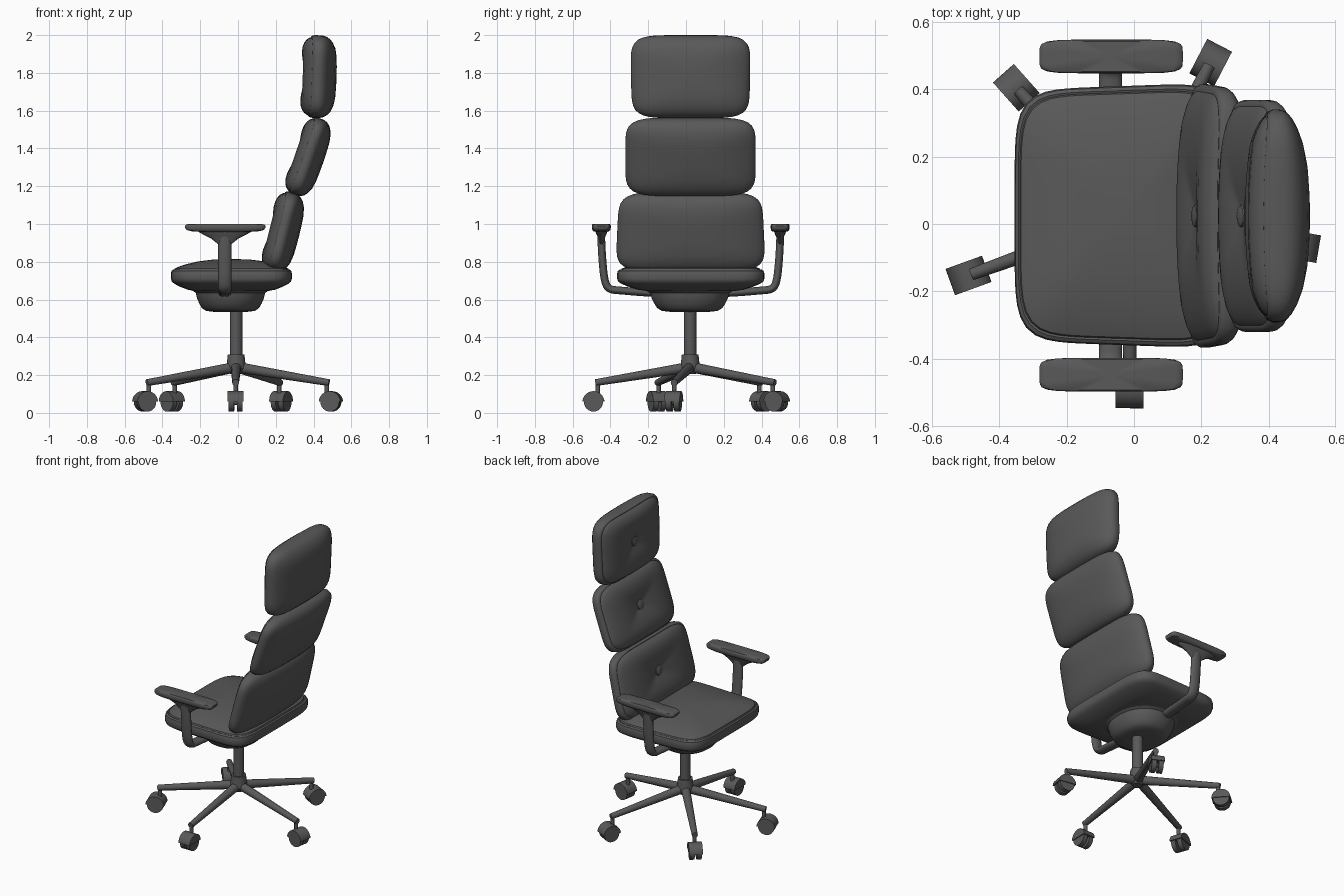
import bpy, bmesh, math
from mathutils import Vector, Matrix

if "Cube" in bpy.data.objects:
    bpy.data.objects.remove(bpy.data.objects["Cube"])

CX, CY = -0.01, 0.022          # column axis

dark = bpy.data.materials.new("dark_grey")
dark.diffuse_color = (.1, .1, .1, 1)
dark.use_nodes = True
dark.node_tree.nodes["Principled BSDF"].inputs["Base Color"].default_value = dark.diffuse_color


def finish(name, bm, angle=40):
    bmesh.ops.remove_doubles(bm, verts=bm.verts, dist=1e-5)
    bmesh.ops.recalc_face_normals(bm, faces=bm.faces)
    me = bpy.data.meshes.new(name)
    bm.to_mesh(me)
    bm.free()
    ob = bpy.data.objects.new(name, me)
    bpy.context.collection.objects.link(ob)
    smooth(ob, angle)
    return ob


def smooth(ob, angle=40):
    ob.data.materials.append(dark)
    bpy.ops.object.select_all(action='DESELECT')
    ob.select_set(True)
    bpy.context.view_layer.objects.active = ob
    bpy.ops.object.shade_smooth_by_angle(angle=math.radians(angle))


def rod(name, p, q, r1, r2, seg=24):
    """Tapered cylinder from p to q."""
    p, q = Vector(p), Vector(q)
    d = q - p
    bm = bmesh.new()
    m = Matrix.Translation((p + q) / 2) @ d.to_track_quat('Z', 'Y').to_matrix().to_4x4()
    bmesh.ops.create_cone(bm, cap_ends=True, segments=seg, radius1=r1, radius2=r2,
                          depth=d.length, matrix=m)
    return finish(name, bm)


def pillow(name, centre, u, v, n, a, b, profile, power=7, taper=0.0, lens=0.0, seg=80):
    """Rings of a rounded rectangle; profile = (outline scale, offset along n).
    lens thins the pillow towards its u ends."""
    c, u, v, n = (Vector(t) for t in (centre, u, v, n))
    bm = bmesh.new()
    rings = []
    for s, h in profile:
        ring = []
        for i in range(seg):
            t = 2 * math.pi * i / seg
            co, si = math.cos(t), math.sin(t)
            r = s * (abs(co) ** power + abs(si) ** power) ** (-1 / power)
            x, y = r * co, r * si
            ring.append(bm.verts.new(c + u * (a * x * (1 + taper * y)) + v * (b * y)
                                     + n * h * (1 - lens * x * x)))
        rings.append(ring)
    for r0, r1 in zip(rings, rings[1:]):
        for i in range(seg):
            j = (i + 1) % seg
            bm.faces.new((r0[i], r0[j], r1[j], r1[i]))
    return finish(name, bm)


# Back cushions with a button dimple on the front
BACK = [(0, .70), (.07, .71), (.14, .76), (.25, .85), (.4, .95), (.55, 1.0), (.7, .98),
        (.8, .9), (.88, .77), (.93, .62), (.945, .53), (.96, .53), (.985, .46), (1, .3),
        (1, .02), (.995, -.15), (.97, -.36), (.92, -.54), (.84, -.71), (.7, -.87),
        (.5, -.96), (.25, -.99), (0, -1)]
for name, x, z, tilt, a, b, th, taper in (
        ("lower_back", .242, .957, 14, .388, .215, .084, -.025),
        ("middle_back", .375, 1.353, 19, .345, .214, .081, 0),
        ("upper_back", .428, 1.78, 2, .315, .219, .094, .012)):
    t = math.radians(tilt)
    v = Vector((math.sin(t), 0, math.cos(t)))
    n = Vector((-math.cos(t), 0, math.sin(t)))
    c = Vector((x, .024, z))
    pillow(name + "_cushion", c, (0, 1, 0), v, n, a, b,
           [(s, h * th) for s, h in BACK], power=5.5, taper=taper, lens=.3)
    pillow(name + "_button", c + n * th * .71, (0, 1, 0), v, n, .036, .036,
           [(0, .012), (.5, .010), (.85, .006), (1, -.004), (0, -.005)], power=2, seg=24)

# Seat cushion and its flared underside
pillow("seat", (-.035, .025, 0), (0, 1, 0), (1, 0, 0), (0, 0, 1), .385, .32,
       [(0, .815), (.3, .812), (.55, .802), (.75, .787), (.88, .773), (.94, .764), (.95, .756),
        (.965, .758), (.99, .752), (1, .738), (1, .71), (.985, .695), (.94, .683), (.85, .668),
        (.72, .652), (.6, .645), (0, .645)], power=6, taper=.03)

# Tilt mechanism bowl
pillow("seat_mechanism", (-.04, .02, 0), (0, 1, 0), (1, 0, 0), (0, 0, 1), .205, .18,
       [(0, .535), (.5, .535), (.72, .54), (.84, .555), (.92, .58), (.98, .605), (1, .62),
        (1.02, .635), (1.18, .655), (0, .66)], power=2.2, seg=48)

# Gas column and hub
rod("column", (CX, CY, .24), (CX, CY, .56), .033, .033)
rod("hub", (CX, CY, .235), (CX, CY, .31), .052, .044)
rod("hub_bottom", (CX, CY, .205), (CX, CY, .235), .03, .05)

# Five-star base with casters
for i, (x, y) in enumerate(((-.492, -.153), (-.35, .405), (.228, .48), (.492, -.065), (-.013, -.49))):
    d = (Vector((x, y, 0)) - Vector((CX, CY, 0))).normalized()
    side = Vector((-d.y, d.x, 0))
    w = Vector((x, y, .057))
    tip = w - d * .022
    rod(f"base_leg_{i}", (CX, CY, .243), (tip.x + d.x * .012, tip.y + d.y * .012, .16), .028, .018, 16)
    rod(f"caster_stem_{i}", (tip.x, tip.y, .09), (tip.x, tip.y, .165), .012, .012, 12)
    for k in (-1, 1):
        rod(f"caster_wheel_{i}_{'ab'[k > 0]}", w + side * k * .007, w + side * k * .036, .05, .05)
    rod(f"caster_axle_{i}", w - side * .03, w + side * .03, .015, .015, 12)
    bm = bmesh.new()
    m = Matrix.Translation(w) @ side.to_track_quat('Z', 'Y').to_matrix().to_4x4()
    bmesh.ops.create_cone(bm, cap_ends=True, segments=32, radius1=.058, radius2=.058,
                          depth=.083, matrix=m)
    res = bmesh.ops.bisect_plane(bm, geom=bm.verts[:] + bm.edges[:] + bm.faces[:],
                                 plane_co=w + Vector((0, 0, .003)), plane_no=(0, 0, 1),
                                 clear_inner=True)
    bmesh.ops.contextual_create(bm, geom=[e for e in res['geom_cut'] if isinstance(e, bmesh.types.BMEdge)])
    finish(f"caster_hood_{i}", bm)

# Armrests: bent flat tube, flared neck and pad
for label, sg in (("left", 1), ("right", -1)):
    cu = bpy.data.curves.new(label + "_arm_tube", 'CURVE')
    cu.dimensions = '3D'
    cu.bevel_depth = .021
    cu.bevel_resolution = 5
    cu.use_fill_caps = True
    sp = cu.splines.new('NURBS')
    path = ((.475, .96), (.472, .88), (.467, .80), (.457, .70), (.435, .653), (.37, .648),
            (.25, .637), (.1, .63))
    sp.points.add(len(path) - 1)
    for pt, (y, z) in zip(sp.points, path):
        pt.co = (0, sg * y, z, 1)
    sp.order_u = 3
    sp.use_endpoint_u = True
    sp.resolution_u = 8
    arm = bpy.data.objects.new(label + "_arm_tube", cu)
    bpy.context.collection.objects.link(arm)
    arm.location = (-.07, .025, 0)
    arm.scale = (1.65, 1, 1)
    bpy.ops.object.select_all(action='DESELECT')
    arm.select_set(True)
    bpy.context.view_layer.objects.active = arm
    bpy.ops.object.convert(target='MESH')
    smooth(bpy.context.object)
    pillow(label + "_arm_neck", (-.07, .025 + sg * .473, 0), (0, 1, 0), (1, 0, 0), (0, 0, 1),
           .034, .15, [(0, .975), (1, .975), (.97, .962), (.75, .943), (.5, .925), (.25, .895), (0, .89)],
           power=2.5, seg=32)
    pillow(label + "_arm_pad", (-.068, .025 + sg * .473, 0), (0, 1, 0), (1, 0, 0), (0, 0, 1),
           .05, .213, [(0, 1.0), (.9, 1.0), (.97, .997), (1, .99), (1, .98), (.96, .968),
                       (.8, .96), (0, .955)], power=6, seg=48)
